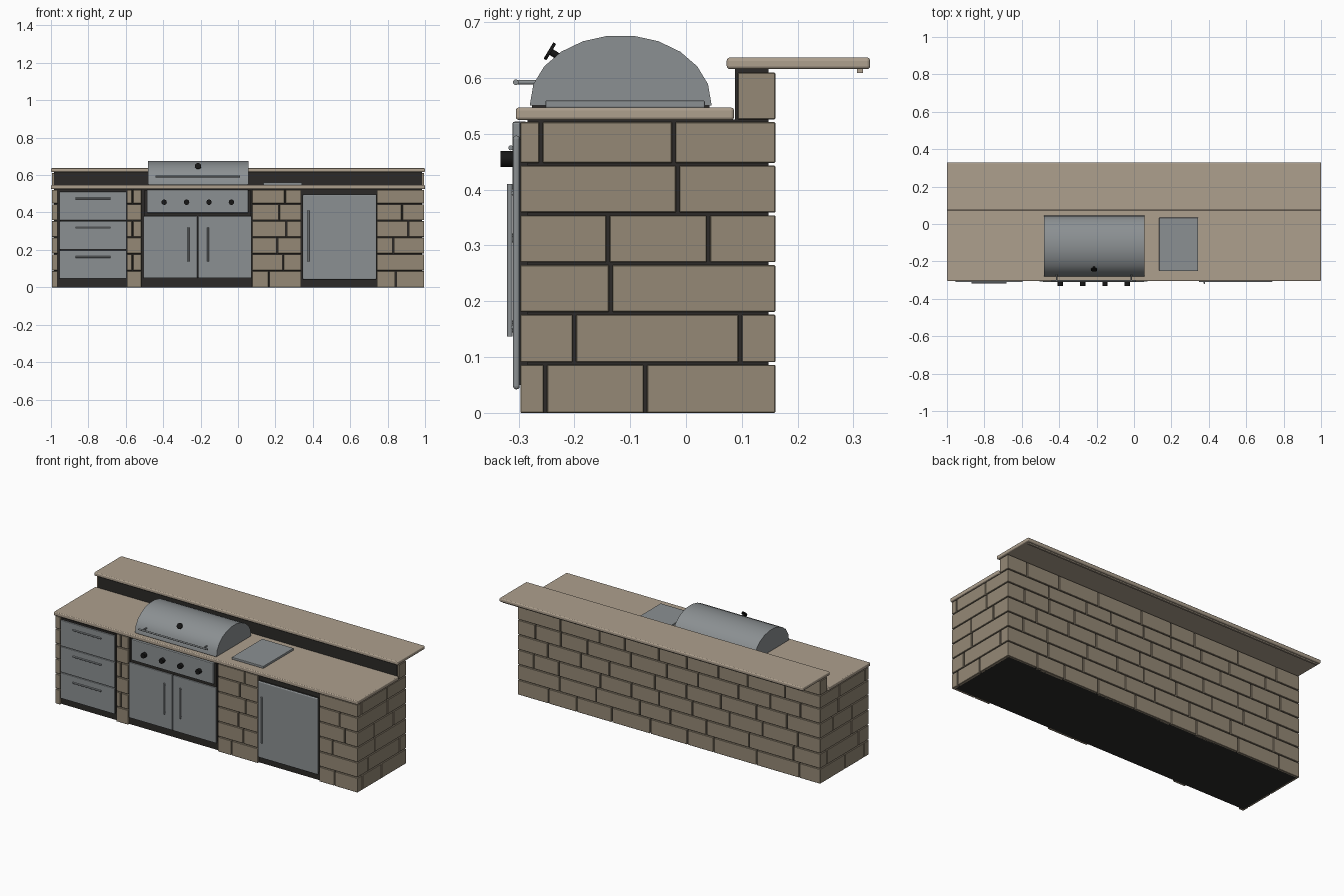
import bpy, bmesh, math, random
from mathutils import Vector

if "Cube" in bpy.data.objects:
    bpy.data.objects.remove(bpy.data.objects["Cube"])

random.seed(4)


def material(name, r, g, b):
    m = bpy.data.materials.new(name)
    m.diffuse_color = (r, g, b, 1)
    m.use_nodes = True
    m.node_tree.nodes["Principled BSDF"].inputs["Base Color"].default_value = m.diffuse_color
    return m


STONE = material("stone", 0.30, 0.25, 0.18)
SLAB = material("slab", 0.42, 0.35, 0.27)
STEEL = material("steel", 0.26, 0.28, 0.29)
DARK = material("mortar", 0.025, 0.023, 0.021)
BLACK = material("black", 0.008, 0.008, 0.008)


def finish(name, bm, mat, bevel=0, segments=1, smooth=False):
    bmesh.ops.recalc_face_normals(bm, faces=bm.faces)
    me = bpy.data.meshes.new(name)
    bm.to_mesh(me)
    bm.free()
    me.materials.append(mat)
    ob = bpy.data.objects.new(name, me)
    bpy.context.collection.objects.link(ob)
    if bevel:
        mod = ob.modifiers.new("bevel", "BEVEL")
        mod.width, mod.segments = bevel, segments
    if smooth:
        bpy.ops.object.select_all(action="DESELECT")
        ob.select_set(True)
        bpy.context.view_layer.objects.active = ob
        bpy.ops.object.shade_smooth_by_angle(angle=math.radians(35))
    return ob


def add_box(bm, x, y, z):
    vs = bmesh.ops.create_cube(bm, size=1)["verts"]
    for v in vs:
        v.co = Vector([a[0] if c < 0 else a[1] for c, a in zip(v.co, (x, y, z))])


def box(name, x, y, z, mat, bevel=0, segments=1):
    bm = bmesh.new()
    add_box(bm, x, y, z)
    return finish(name, bm, mat, bevel, segments)


def add_rod(bm, p, q, r, n=16):
    p, q = Vector(p), Vector(q)
    vs = bmesh.ops.create_cone(bm, cap_ends=True, segments=n, radius1=r, radius2=r,
                               depth=(q - p).length)["verts"]
    rot = Vector((0, 0, 1)).rotation_difference(q - p)
    for v in vs:
        v.co = rot @ v.co + (p + q) / 2


def rods(name, spans, mat):
    bm = bmesh.new()
    for p, q, r in spans:
        add_rod(bm, p, q, r)
    return finish(name, bm, mat, smooth=True)


def handle(name, p, q, wall_y, r=0.0045):
    # bar with two posts reaching back to wall_y
    p, q = Vector(p), Vector(q)
    posts = [p.lerp(q, t) for t in (0.06, 0.94)]
    rods(name, [(p, q, r)] + [(c, (c.x, wall_y, c.z), r * 0.8) for c in posts], STEEL)


# Stone courses
ROWS = [(0, .086), (.091, .176), (.181, .265), (.270, .354), (.359, .443), (.448, .521), (.526, .61)]
GAP = 0.006


def joints(a, b, row):
    # random running-bond joints between a and b
    cuts, t = [], a + random.uniform(0.07, 0.15) + (row % 2) * 0.09
    while t < b - 0.05:
        cuts.append(t)
        t += random.uniform(0.16, 0.3)
    return cuts


def course(bm, a, b, cuts, place, z):
    ends = [a] + cuts + [b]
    for i in range(len(ends) - 1):
        lo = ends[i] + (GAP / 2 if i else 0)
        hi = ends[i + 1] - (GAP / 2 if i < len(ends) - 2 else 0)
        place(bm, (lo, hi), z)


# Dark masonry core and raised back wall
box("core", (-.984, .984), (-.284, .148), (0, .526), DARK)
box("raised_wall_core", (-.984, .984), (.088, .148), (.52, .618), DARK)

# Front stone piers between the appliances
bm = bmesh.new()
for i, z in enumerate(ROWS[:6]):
    for a, b in ((-.99, -.964), (-.594, -.516), (.076, .338), (.742, .99)):
        cuts = joints(a, b, i) if b - a > 0.1 else ([a + .03] if i % 2 and b - a > .05 else [])
        course(bm, a, b, cuts, lambda m, s, zz: add_box(m, s, (-.297, -.28), zz), z)
finish("front_stones", bm, STONE, 0.0015)

# Back stones
bm = bmesh.new()
for i, z in enumerate(ROWS):
    course(bm, -.985, .985, joints(-.985, .985, i),
           lambda m, s, zz: add_box(m, s, (.14, .16), zz), z)
finish("back_stones", bm, STONE, 0.0015)

# End stones on both sides
SIDE_CUTS = [[-.252, -.073], [-.20, .097], [-.135], [-.14, .04], [-.015], [-.26, -.022]]
for side, sx in (("left", -1), ("right", 1)):
    xs = sorted((sx * .978, sx * .995))
    bm = bmesh.new()
    for z, cuts in zip(ROWS, SIDE_CUTS):
        course(bm, -.297, .16, cuts, lambda m, s, zz: add_box(m, xs, s, zz), z)
    add_box(bm, xs, (.093, .16), ROWS[6])
    finish(side + "_stones", bm, STONE, 0.0015)

# Counter slabs
box("countertop", (-1, 1), (-.305, .086), (.525, .547), SLAB, 0.005, 3)
box("bar_top", (-1, 1), (.073, .33), (.616, .637), SLAB, 0.006, 3)
box("bar_drip_strip", (-.985, .985), (.306, .317), (.609, .617), SLAB)

# Drawer unit
box("drawer_carcass", (-.95, -.60), (-.298, -.28), (.05, .512), DARK)
for i, (z0, z1) in enumerate(((.046, .198), (.202, .354), (.358, .511))):
    box(f"drawer_front_{i}", (-.954, -.595), (-.31, -.298), (z0, z1), STEEL, 0.003, 2)
    h = z1 - .036
    handle(f"drawer_handle_{i}", (-.868, -.314, h), (-.682, -.314, h), -.305)

# Grill cabinet doors
box("grill_carcass", (-.50, .066), (-.298, -.28), (.055, .52), DARK)
for side, x, hx in (("left", (-.505, -.217), -.265), ("right", (-.213, .072), -.16)):
    box(f"grill_door_{side}", x, (-.308, -.298), (.05, .38), STEEL, 0.003, 2)
    handle(f"grill_door_handle_{side}", (hx, -.315, .137), (hx, -.315, .32), -.305)

# Control panel with knobs
box("control_panel", (-.487, .055), (-.311, -.284), (.398, .522), STEEL, 0.004, 2)
for i in range(4):
    kx = -.395 + .12 * i
    rods(f"knob_{i}", [((kx, -.308, .455), (kx, -.332, .455), .0145)], BLACK)

# Grill hood: half ellipse swept along x
box("grill_base", (-.475, .05), (-.276, .042), (.545, .556), DARK)
bm = bmesh.new()
profile = [(-.117 + .163 * math.cos(k * math.pi / 11), .555 + .122 * math.sin(k * math.pi / 11))
           for k in range(12)]
profile = [(.046, .551)] + profile[1:-1] + [(-.280, .551)]
face = bm.faces.new([bm.verts.new((-.482, y, z)) for y, z in profile])
ext = bmesh.ops.extrude_face_region(bm, geom=[face], use_keep_orig=True)["geom"]
for v in ext:
    if isinstance(v, bmesh.types.BMVert):
        v.co.x = .055
finish("grill_hood", bm, STEEL, smooth=True)
handle("hood_handle", (-.44, -.305, .5925), (.012, -.305, .5925), -.268, 0.005)
rods("thermometer", [((-.2135, -.2465, .6495), (-.2135, -.2415, .6465), .017),
                     ((-.2135, -.2430, .6475), (-.2135, -.2260, .6370), .006)], BLACK)

# Side burner lid
box("side_burner_lid", (.135, .343), (-.252, .034), (.546, .560), STEEL, 0.003, 2)

# Refrigerator
box("fridge_carcass", (.35, .735), (-.298, -.28), (.05, .49), DARK)
box("fridge_door", (.346, .741), (-.31, -.298), (.042, .497), STEEL, 0.006, 3)
handle("fridge_handle", (.376, -.3155, .137), (.376, -.3155, .41), -.305, 0.005)
